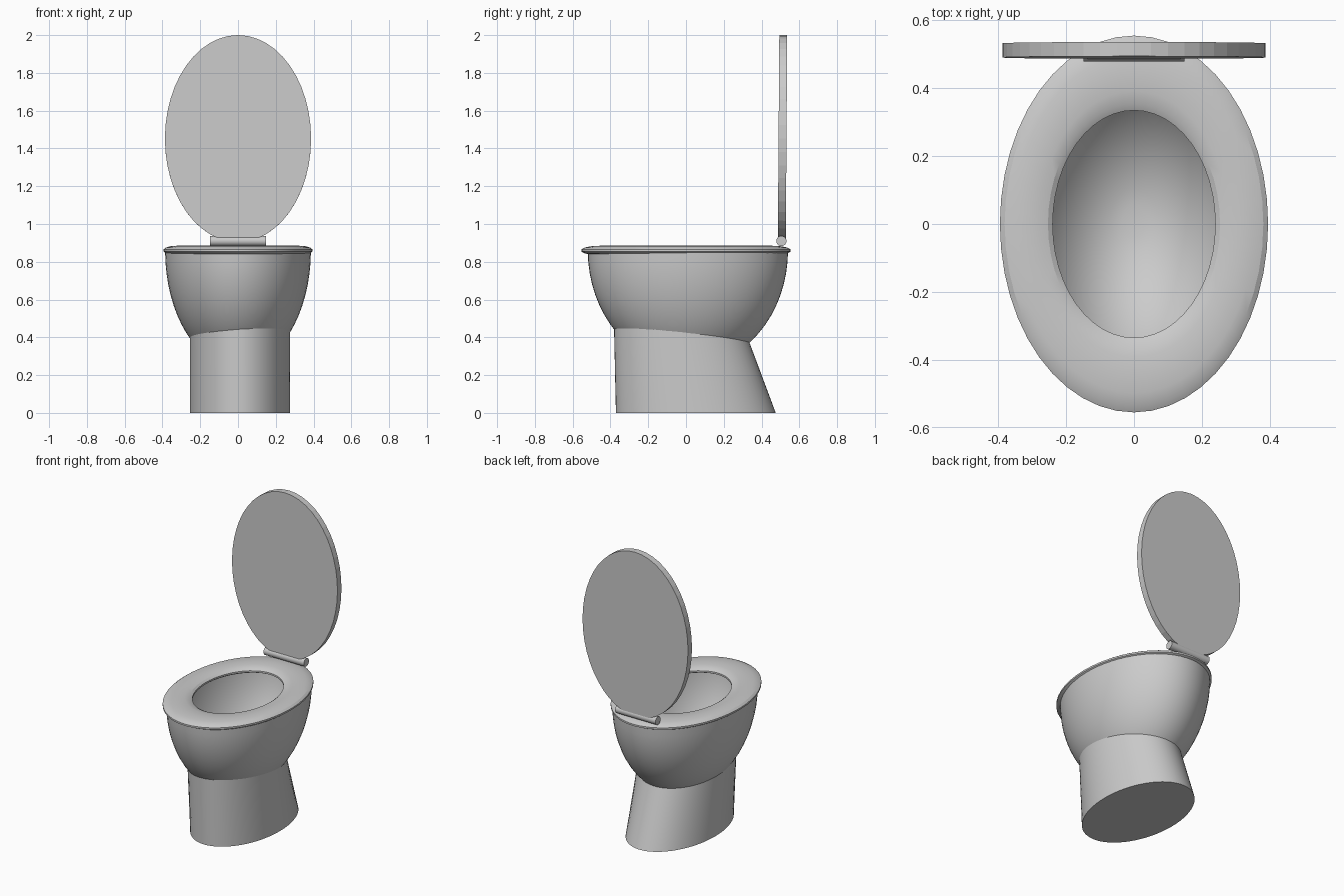
import bpy, bmesh, math
from mathutils import Matrix, Vector

if "Cube" in bpy.data.objects:
    bpy.data.objects.remove(bpy.data.objects["Cube"])

china = bpy.data.materials.new("light grey china")
china.diffuse_color = (0.6, 0.6, 0.6, 1)
china.use_nodes = True
china.node_tree.nodes["Principled BSDF"].inputs["Base Color"].default_value = china.diffuse_color


def ring(cx, cy, rx, ry, z, n):
    """Ellipse of points; z is a number or a function of (x, y)."""
    pts = []
    for i in range(n):
        a = 2 * math.pi * i / n
        x, y = cx + rx * math.cos(a), cy + ry * math.sin(a)
        pts.append((x, y, z(x, y) if callable(z) else z))
    return pts


def loft(name, rings, cap_start=False, cap_end=False, closed=False, angle=40):
    bm = bmesh.new()
    loops = [[bm.verts.new(p) for p in r] for r in rings]
    n = len(loops[0])
    pairs = list(zip(loops, loops[1:]))
    if closed:
        pairs.append((loops[-1], loops[0]))
    for a, b in pairs:
        for i in range(n):
            j = (i + 1) % n
            bm.faces.new((a[i], a[j], b[j], b[i]))
    if cap_start:
        bm.faces.new(loops[0][::-1])
    if cap_end:
        bm.faces.new(loops[-1])
    bmesh.ops.recalc_face_normals(bm, faces=bm.faces)
    me = bpy.data.meshes.new(name)
    bm.to_mesh(me)
    bm.free()
    me.materials.append(china)
    ob = bpy.data.objects.new(name, me)
    bpy.context.collection.objects.link(ob)
    if angle:
        bpy.ops.object.select_all(action='DESELECT')
        ob.select_set(True)
        bpy.context.view_layer.objects.active = ob
        bpy.ops.object.shade_smooth_by_angle(angle=math.radians(angle))
    return ob


# bowl: half ellipsoid with a thick wall
RX, RY, RZ, CY, TOP = 0.386, 0.53, 0.62, 0.01, 0.86
WALL, STEPS = 0.04, 16
outer, inner = [], []
for k in range(STEPS):
    a = math.pi / 2 * (1 - k / STEPS)
    a = max(a, 0.03)
    s = math.sin(a), math.cos(a)
    outer.append(ring(0, CY, RX * s[0], RY * s[0], TOP - RZ * s[1], 64))
    inner.append(ring(0, CY, (RX - WALL) * s[0], (RY - WALL) * s[0],
                      TOP - (RZ - WALL) * s[1], 64))
loft("bowl", outer[::-1] + inner, True, True)


# pedestal: leaning oval column whose top follows the bowl
def bowl_z(x, y):
    r2 = (x / RX) ** 2 + ((y - CY) / RY) ** 2
    return TOP - RZ * math.sqrt(max(0, 1 - r2)) + 0.012


loft("pedestal", [ring(0.01, 0.052, 0.265, 0.423, 0, 64),
                  ring(0.01, -0.024, 0.265, 0.357, bowl_z, 64)], cap_start=True)

# seat: flattened oval ring
seat = []
for k in range(14):
    a = 2 * math.pi * k / 14 + math.pi / 14
    c = math.copysign(abs(math.cos(a)) ** 0.9, math.cos(a))
    seat.append(ring(0, 0, 0.317 + 0.0795 * c, 0.4445 + 0.1125 * c,
                     0.86 + 0.0255 * math.sin(a), 48))
loft("seat", seat, closed=True, angle=20)

# lid: upright oval slab, leaning very slightly back
lid = loft("lid", [ring(0, 0, 0.387, 0.548, -0.021, 48),
                   ring(0, 0, 0.387, 0.548, 0.021, 48)], True, True, angle=0)
lid.data.transform(Matrix.Translation(Vector((0, 0.511, 1.452))) @
                   Matrix.Rotation(math.radians(90) - 0.007, 4, 'X'))

# hinge: bar across the back of the seat
hinge = loft("hinge_bar", [ring(0, 0, 0.027, 0.027, -0.148, 20),
                           ring(0, 0, 0.027, 0.027, 0.148, 20)], True, True)
hinge.data.transform(Matrix.Translation(Vector((0, 0.505, 0.91))) @
                     Matrix.Rotation(math.radians(90), 4, 'Y'))
